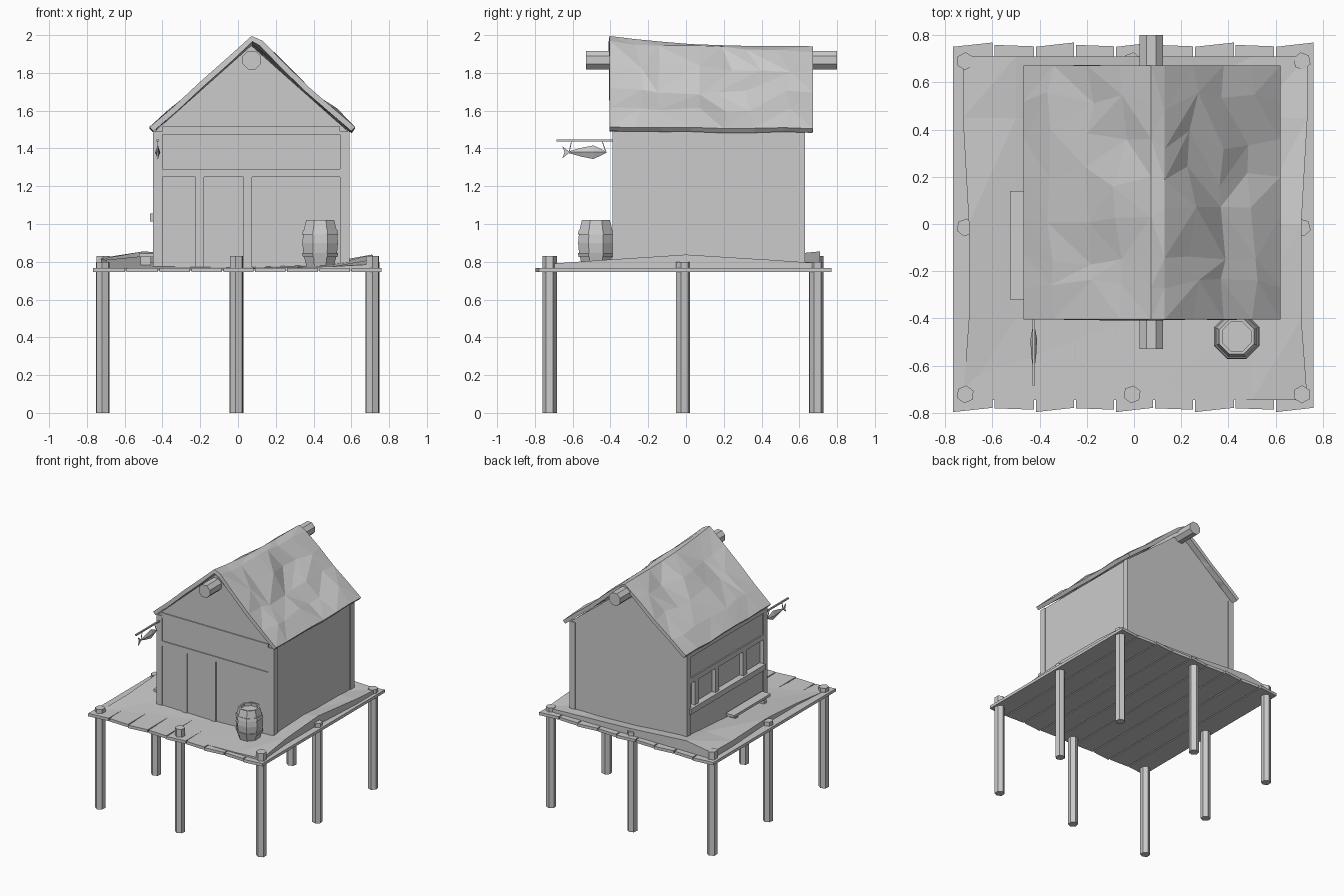
import bpy, bmesh, math, random
from mathutils import Vector

if "Cube" in bpy.data.objects:
    bpy.data.objects.remove(bpy.data.objects["Cube"])

random.seed(4)


def mesh(name, verts, faces):
    me = bpy.data.meshes.new(name)
    me.from_pydata([tuple(v) for v in verts], [], faces)
    bm = bmesh.new()
    bm.from_mesh(me)
    bmesh.ops.recalc_face_normals(bm, faces=bm.faces)
    bm.to_mesh(me)
    bm.free()
    ob = bpy.data.objects.new(name, me)
    bpy.context.collection.objects.link(ob)
    return ob


def loft(name, rings):
    """Closed solid through rings of equal point count."""
    n = len(rings[0])
    faces = [list(range(n)), [(len(rings) - 1) * n + i for i in range(n)]]
    for k in range(len(rings) - 1):
        for i in range(n):
            j = (i + 1) % n
            faces.append([k * n + i, k * n + j, (k + 1) * n + j, (k + 1) * n + i])
    return mesh(name, [v for r in rings for v in r], faces)


def box(name, x0, x1, y0, y1, z0, z1):
    q = [(x0, y0), (x1, y0), (x1, y1), (x0, y1)]
    return loft(name, [[(x, y, z) for x, y in q] for z in (z0, z1)])


def ring(c, r, n, z, turn=0):
    return [(c[0] + r * math.cos(turn + math.tau * i / n),
             c[1] + r * math.sin(turn + math.tau * i / n), z) for i in range(n)]


def rod(name, a, b, r, n):
    a, b = Vector(a), Vector(b)
    q = (b - a).to_track_quat('Z', 'Y')
    prof = [q @ Vector(p) for p in ring((0, 0), r, n, 0, math.pi / n)]
    return loft(name, [[a + p for p in prof], [b + p for p in prof]])


def lerp(t, pts):
    for (a, va), (b, vb) in zip(pts, pts[1:]):
        if t <= b:
            return va + (vb - va) * (t - a) / (b - a)
    return pts[-1][1]


# Stilts around the edge of the deck
for i, x in enumerate((-0.715, -0.008, 0.712)):
    for j, y in enumerate((-0.722, -0.015, 0.69)):
        if i == j == 1:
            continue
        top = 0.83 if j == 0 and i else 0.80
        if i == 0 and j == 2:
            top = 0.83
        turn = random.uniform(0.3, 0.8)
        loft("stilt", [ring((x, y), 0.038, 6, z, turn) for z in (0, top)])

# Deck planks with crooked ends
edges = [-0.772, -0.595, -0.42, -0.25, -0.08, 0.085, 0.255, 0.427, 0.598, 0.765]
for i, (a, b) in enumerate(zip(edges, edges[1:])):
    s = 0.012 if i % 2 == 0 else -0.004
    f, k = -0.785, 0.757
    lo = [(a + .004, f - s), (b - .004, f + s * .5), (b - .004, k + s), (a + .004, k - s * .5)]
    loft("deck_plank", [[(x, y, z) for x, y in lo] for z in (0.745, 0.768)])

# Warped deck covering
xs = [-0.725, -0.5, 0.0, 0.5, 0.735]
rows = [(-0.745, [.765, .762, .762, .775, .788]),
        (-0.4, [.785, .775, .768, .785, .812]),
        (0.0, [.81, .80, .79, .80, .838]),
        (0.45, [.815, .83, .79, .795, .81]),
        (0.71, [.82, .855, .82, .80, .792])]
top, bot = [], []
for y, zs in rows:
    for x, z in zip(xs, zs):
        px = x * (0.965 if y in (-0.4, 0.0) and abs(x) > 0.6 else 1)
        top.append((px, y, z))
        bot.append((px, y, 0.755))
n, m = 5, 25
faces = []
for j in range(4):
    for i in range(4):
        q = [j * n + i, j * n + i + 1, (j + 1) * n + i + 1, (j + 1) * n + i]
        faces += [[q[0], q[1], q[2]], [q[0], q[2], q[3]], [v + m for v in reversed(q)]]
for i in range(4):
    for a, b in ((i, i + 1), (20 + i, 21 + i), (i * n, i * n + n), (i * n + 4, i * n + 9)):
        faces.append([a, b, b + m, a + m])
mesh("deck_cover", top + bot, faces)


# House body and front gable
def gable(name, x0, x1, y0, y1, eave, apex):
    p = [(x0, 0.765), (x1, 0.765), (x1, eave), (0.07, apex), (x0, eave)]
    return loft(name, [[(x, y, z) for x, z in p] for y in (y0, y1)])


gable("house_body", -0.415, 0.583, -0.375, 0.622, 1.49, 1.89)
gable("front_gable", -0.44, 0.583, -0.382, -0.36, 1.49, 1.945)
gable("back_gable", -0.44, 0.583, 0.60, 0.624, 1.485, 1.895)

# Corner posts
for x in (-0.45, 0.54):
    for y in (-0.39, 0.58):
        box("corner_post", x, x + 0.05, y, y + 0.05, 0.765, 1.49)

# Front timber framing
for z in (1.25, 1.475):
    box("front_beam", -0.40, 0.54, -0.39, -0.37, z, z + 0.04)
for x in (-0.225, 0.03):
    box("front_stud", x, x + 0.045, -0.39, -0.37, 0.765, 1.25)

# Left wall framing, window sill and bench
for z in (1.25, 1.46):
    box("side_beam", -0.45, -0.41, -0.34, 0.58, z, z + 0.04)
box("window_sill", -0.465, -0.41, -0.34, 0.60, 1.012, 1.056)
box("lower_side_wall", -0.44, -0.41, -0.34, 0.58, 0.765, 1.012)
box("upper_side_wall", -0.44, -0.41, -0.34, 0.58, 1.29, 1.46)
for y in (0.48, 0.22, -0.13):
    box("window_stud", -0.447, -0.41, y, y + 0.045, 1.056, 1.25)
box("bench_seat", -0.525, -0.45, -0.32, 0.14, 0.825, 0.845)
for y in (-0.28, 0.08):
    box("bench_leg", -0.515, -0.46, y, y + 0.03, 0.765, 0.825)

# Ridge beam
rod("ridge_beam", (0.073, -0.53, 1.868), (0.073, 0.80, 1.868), 0.053, 8)

# Crumpled roof sheet
rx = [-0.468, -0.34, -0.2, -0.06, 0.072, 0.13, 0.25, 0.38, 0.5, 0.62]
ry = [-0.405, -0.27, -0.13, 0.03, 0.2, 0.36, 0.52, 0.672]
verts, faces = [], []
for j, y in enumerate(ry):
    ridge = lerp(y, [(-0.41, 2.0), (-0.2, 1.968), (0.2, 1.95), (0.68, 1.935)])
    for i, x in enumerate(rx):
        f = lerp(x, [(-0.468, 0), (0.072, 1), (0.13, 0.95), (0.38, 0.42), (0.62, 0)])
        z = 1.51 + (ridge - 1.51) * f
        inner = 0 < j < 7
        if inner and i not in (0, 4, 9):
            z += random.uniform(-0.012, 0.018)
            x += random.uniform(-0.03, 0.03) if i not in (5,) else 0
            verts.append((x, y + random.uniform(-0.045, 0.045), z - 0.0))
        else:
            verts.append((x, y, z + random.uniform(-0.006, 0.006)))
w = len(rx)
for j in range(len(ry) - 1):
    for i in range(w - 1):
        a, b, c, d = j * w + i, j * w + i + 1, (j + 1) * w + i + 1, (j + 1) * w + i
        faces += [[a, b, c], [a, c, d]] if random.random() < .5 else [[a, b, d], [b, c, d]]
me = bpy.data.meshes.new("roof")
me.from_pydata(verts, [], faces)
roof = bpy.data.objects.new("roof", me)
bpy.context.collection.objects.link(roof)
sol = roof.modifiers.new("thickness", 'SOLIDIFY')
sol.thickness = 0.03
sol.offset = -1

# Barrel with hoops and sunken lid
bc = (0.435, -0.477)
prof = [(0.078, 0.775), (0.096, 0.84), (0.102, 0.90), (0.096, 0.96), (0.08, 1.022),
        (0.066, 1.022), (0.066, 1.00)]
loft("barrel", [ring(bc, r, 8, z, math.pi / 8) for r, z in prof])
for z in (0.825, 0.945):
    r = 0.098 if z < 0.9 else 0.104
    s = 0.104 if z < 0.9 else 0.098
    loft("barrel_hoop", [ring(bc, q, 8, h, math.pi / 8) for q, h in ((r, z), (s, z + 0.022))])

# Hanging fish sign
fx = -0.425
rod("sign_rod", (fx, -0.685, 1.443), (fx, -0.37, 1.443), 0.008, 4)
for a, b in ((-0.445, -0.425), (-0.605, -0.618)):
    rod("sign_string", (fx, a, 1.443), (fx, b, 1.382), 0.003, 4)


def section(y, w, h):
    return [(fx - w, y, 1.38), (fx, y, 1.38 + h), (fx + w, y, 1.38), (fx, y, 1.38 - h)]


loft("fish", [section(*s) for s in ((-0.42, .002, .003), (-0.49, .014, .036),
                                    (-0.55, .011, .024), (-0.62, .003, .005))])
tail = [(-0.615, 1.38), (-0.655, 1.412), (-0.643, 1.38), (-0.655, 1.348)]
loft("fish_tail", [[(x, y, z) for y, z in tail] for x in (fx - .003, fx + .003)])
